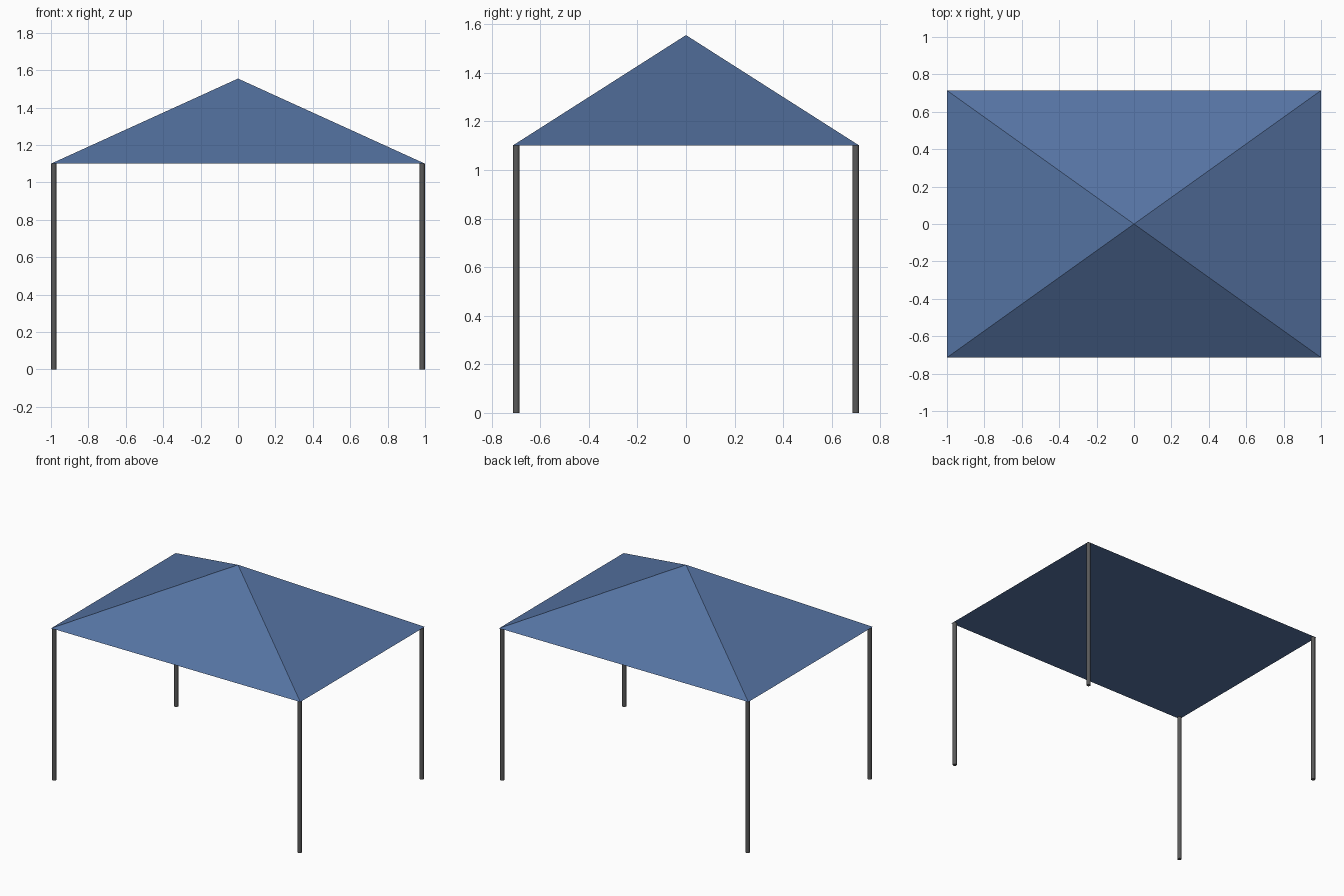
import bpy
import math

if "Cube" in bpy.data.objects:
    bpy.data.objects.remove(bpy.data.objects["Cube"])

HALF_X, HALF_Y = 1.0, 0.714      # roof footprint
EAVE, PEAK = 1.10, 1.555         # roof heights
POLE_X, POLE_Y, POLE_R = 0.985, 0.699, 0.014


def material(name, color):
    mat = bpy.data.materials.new(name)
    mat.diffuse_color = (*color, 1)
    mat.use_nodes = True
    mat.node_tree.nodes["Principled BSDF"].inputs["Base Color"].default_value = mat.diffuse_color
    return mat


blue = material("canopy_blue", (0.09, 0.17, 0.36))
dark_grey = material("pole_grey", (0.10, 0.10, 0.10))

# Canopy: four-sided closed pyramid
mesh = bpy.data.meshes.new("canopy_roof")
corners = [(sx * HALF_X, sy * HALF_Y, EAVE)
           for sx, sy in ((-1, -1), (1, -1), (1, 1), (-1, 1))]
slopes = [(i, (i + 1) % 4, 4) for i in range(4)]
mesh.from_pydata(corners + [(0, 0, PEAK)], [], slopes + [(3, 2, 1, 0)])
mesh.materials.append(blue)
roof = bpy.data.objects.new("canopy_roof", mesh)
bpy.context.collection.objects.link(roof)

# Poles: one round post under each corner
for sy, depth_name in ((-1, "front"), (1, "back")):
    for sx, side_name in ((-1, "left"), (1, "right")):
        bpy.ops.mesh.primitive_cylinder_add(
            vertices=12, radius=POLE_R, depth=EAVE,
            location=(sx * POLE_X, sy * POLE_Y, EAVE / 2))
        pole = bpy.context.object
        pole.name = f"{depth_name}_{side_name}_pole"
        pole.data.materials.append(dark_grey)
        bpy.ops.object.shade_smooth_by_angle(angle=math.radians(40))
